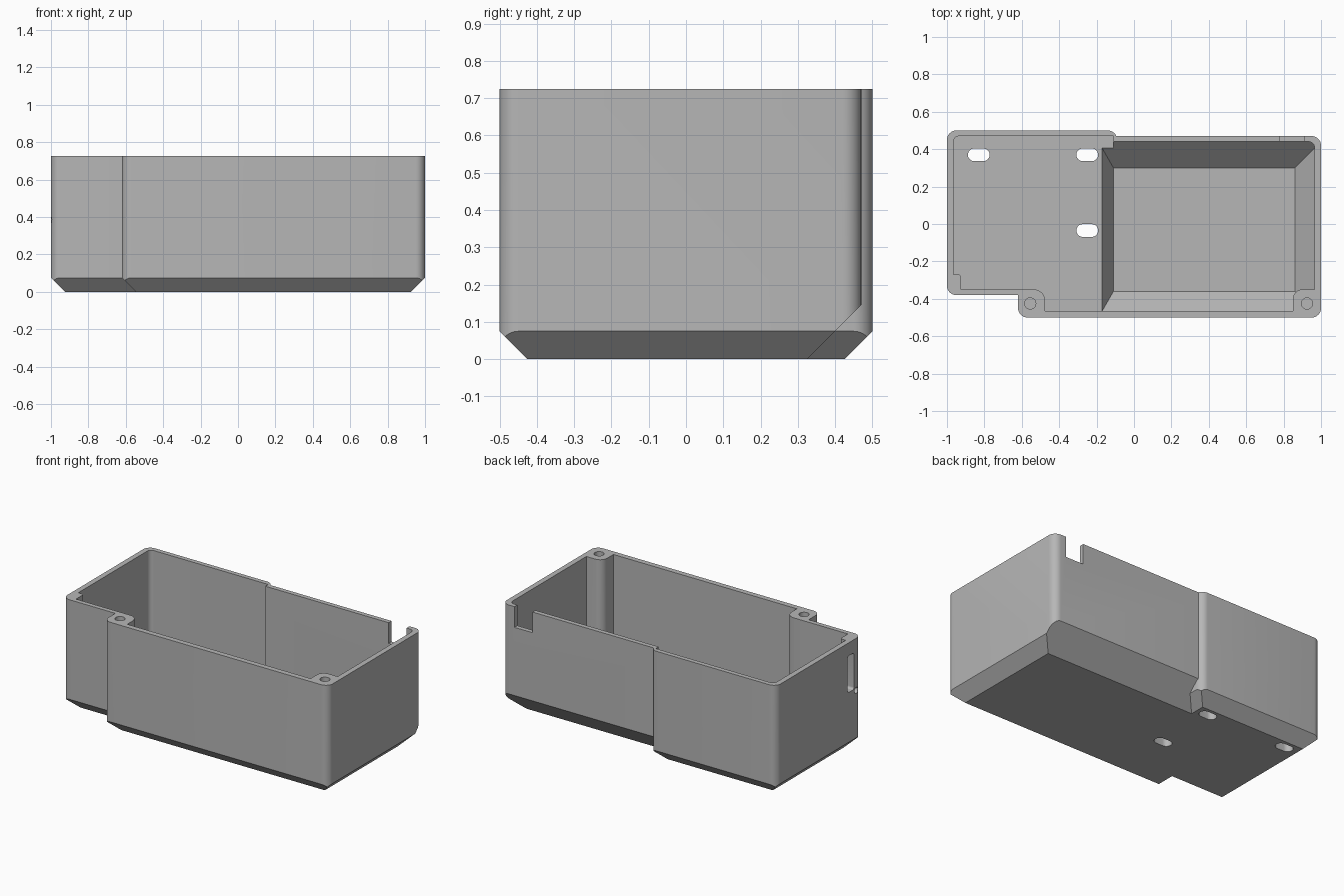
import bpy, bmesh, math
from mathutils import Matrix

if "Cube" in bpy.data.objects:
    bpy.data.objects.remove(bpy.data.objects["Cube"])

plastic = bpy.data.materials.new("grey plastic")
plastic.diffuse_color = (0.47, 0.47, 0.47, 1)
plastic.use_nodes = True
plastic.node_tree.nodes["Principled BSDF"].inputs["Base Color"].default_value = plastic.diffuse_color


def obj_from(bm, name):
    bmesh.ops.recalc_face_normals(bm, faces=bm.faces)
    me = bpy.data.meshes.new(name)
    bm.to_mesh(me)
    bm.free()
    ob = bpy.data.objects.new(name, me)
    me.materials.append(plastic)
    bpy.context.collection.objects.link(ob)
    return ob


def extrude(name, pts, z0, z1, matrix=None):
    """Prism from a 2D outline; the matrix reorients it."""
    bm = bmesh.new()
    face = bm.faces.new([bm.verts.new((x, y, z0)) for x, y in pts])
    top = bmesh.ops.extrude_face_region(bm, geom=[face])["geom"]
    for v in top:
        if isinstance(v, bmesh.types.BMVert):
            v.co.z = z1
    if matrix:
        bm.transform(matrix)
    return obj_from(bm, name)


def rounded(x0, x1, y0, y1, r=0, n=8):
    """Rectangle outline; r is one radius or four (from x0,y0 counterclockwise)."""
    radii = r if isinstance(r, tuple) else (r,) * 4
    pts = []
    corners = [(x0, y0, 1, 1), (x1, y0, -1, 1), (x1, y1, -1, -1), (x0, y1, 1, -1)]
    for i, ((cx, cy, sx, sy), rad) in enumerate(zip(corners, radii)):
        if rad == 0:
            pts.append((cx, cy))
            continue
        for k in range(n + 1):
            a = math.pi * (1 + i / 2) + math.pi / 2 * k / n
            pts.append((cx + sx * rad + rad * math.cos(a),
                        cy + sy * rad + rad * math.sin(a)))
    return pts


def frustum(name, x0, x1, y0, y1, z0, left=1.0):
    """Block flaring outward at 45 degrees; left sets the flare on -x."""
    bm = bmesh.new()
    lo = [bm.verts.new((x, y, z0)) for x, y in rounded(x0, x1, y0, y1)]
    hi = [bm.verts.new((x, y, z0 + 1))
          for x, y in rounded(x0 - left, x1 + 1, y0 - 1, y1 + 1)]
    bm.faces.new(lo)
    bm.faces.new(hi)
    for i in range(4):
        j = (i + 1) % 4
        bm.faces.new((lo[i], lo[j], hi[j], hi[i]))
    return obj_from(bm, name)


def boolean(a, b, op):
    mod = a.modifiers.new("bool", 'BOOLEAN')
    mod.operation, mod.object, mod.solver = op, b, 'EXACT'
    with bpy.context.temp_override(object=a, active_object=a, selected_objects=[a]):
        bpy.ops.object.modifier_apply(modifier=mod.name)
    bpy.data.objects.remove(b, do_unlink=True)
    return a


H, RIM = 0.725, 0.65

# Outer shell: two overlapping rounded blocks with chamfered undersides
case = extrude("case", rounded(-0.62, 1, -0.5, 0.47, 0.05), 0, H)
boolean(case, frustum("right_taper", -0.545, 0.925, -0.425, 0.325, 0), 'INTERSECT')
left = extrude("left_block", rounded(-1, -0.09, -0.38, 0.5, 0.05), 0, H)
boolean(left, frustum("left_taper", -0.925, -0.165, -0.305, 0.425, 0), 'INTERSECT')
boolean(case, left, 'UNION')

# Cavity: deep right well with sloped sides, shallow left floor
cavity = extrude("cavity", rounded(-0.3, 0.965, -0.465, 0.44, (0, 0, 0.03, 0)), 0.03, 1)
boolean(cavity, frustum("well", -0.11, 0.86, -0.36, 0.30, 0.03, left=0.57), 'INTERSECT')
boolean(cavity, extrude("left_bay", rounded(-0.965, -0.11, -0.35, 0.47, (0.02, 0, 0, 0.03)),
                        0.135, 1.01), 'UNION')
boolean(cavity, extrude("front_bay", rounded(-0.59, -0.05, -0.465, 0.2), 0.135, 1.02), 'UNION')

# Screw posts and side block are left standing inside the cavity
boolean(cavity, extrude("left_post", rounded(-0.7, -0.475, -0.6, -0.35, (0, 0, 0.06, 0)),
                        -0.1, 1.2), 'DIFFERENCE')
boolean(cavity, extrude("right_post", rounded(0.85, 1.1, -0.6, -0.35, (0, 0, 0, 0.05)),
                        -0.1, 1.2), 'DIFFERENCE')
boolean(cavity, extrude("side_block", rounded(-1.1, -0.925, -0.45, -0.27, (0, 0, 0.015, 0)),
                        -0.1, 1.2), 'DIFFERENCE')
boolean(case, cavity, 'DIFFERENCE')

# Lowered rim behind the front, with a filleted step; outline in (y, z)
to_yz = Matrix(((0, 0, 1, 0), (1, 0, 0, 0), (0, 1, 0, 0), (0, 0, 0, 1)))
boolean(case, extrude("rim_cut", rounded(-0.16, 0.8, RIM, 1, (0.03, 0, 0, 0)),
                      -1.2, 1.2, to_yz), 'DIFFERENCE')
boolean(case, extrude("back_notch", rounded(0.78, 0.91, 0.41, 0.6), 0.59, 1), 'DIFFERENCE')

# Mounting slots through the left floor
for x, y in ((-0.83, 0.37), (-0.25, 0.37), (-0.25, -0.035)):
    boolean(case, extrude("slot", rounded(x - 0.058, x + 0.058, y - 0.034, y + 0.034, 0.0335),
                          -0.1, 0.3), 'DIFFERENCE')

# Screw holes in the posts
for x in (-0.555, 0.925):
    boolean(case, extrude("screw_hole", rounded(x - 0.03, x + 0.03, -0.455, -0.395, 0.0299),
                          0.5, 1), 'DIFFERENCE')

# Switch opening and its two screw holes in the left end
boolean(case, extrude("switch_slot", rounded(-0.305, -0.24, 0.4, 0.64, 0.015),
                      -1.1, -0.9, to_yz), 'DIFFERENCE')
for z in (0.645, 0.385):
    boolean(case, extrude("switch_hole", rounded(-0.35, -0.31, z - 0.02, z + 0.02, 0.0199),
                          -1.1, -0.94, to_yz), 'DIFFERENCE')

# Soft shading on the rounded corners only
bpy.ops.object.select_all(action='DESELECT')
case.select_set(True)
bpy.context.view_layer.objects.active = case
bpy.ops.object.shade_smooth_by_angle(angle=math.radians(30))
